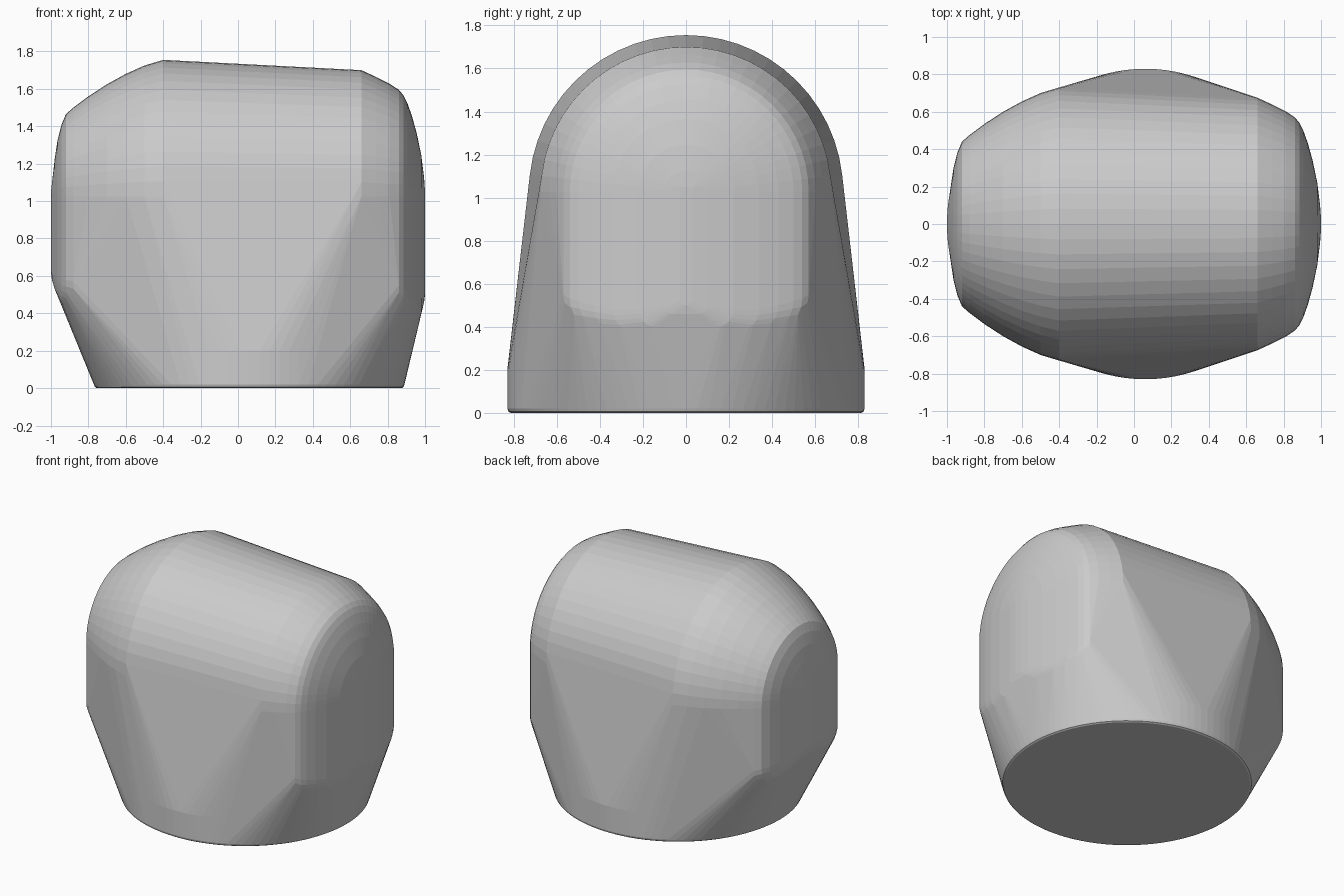
import bpy, bmesh
from math import sin, cos, pi

if "Cube" in bpy.data.objects:
    bpy.data.objects.remove(bpy.data.objects["Cube"])

pts = []
ZC = 1.025  # height of the arch centre


def disc(r, z, n=96):
    """Round foot section."""
    for i in range(n):
        a = 2 * pi * i / n
        pts.append((0.06 + r * cos(a), r * sin(a), z))


def arch(x, r, n=28):
    """Half-round section over the arch centre."""
    for i in range(n + 1):
        a = pi * i / n
        pts.append((x, r * cos(a), ZC + r * sin(a)))


def end_bottom(x, r, z, c):
    """Lower edge of an end section, with rounded corners of radius c."""
    for s in (-1, 1):
        for i in range(7):
            a = pi / 2 * i / 6
            pts.append((x, s * (r - c + c * cos(a)), z + c - c * sin(a)))


# round foot with a tiny softened bottom edge
disc(0.815, 0.0)
disc(0.825, 0.006)
disc(0.83, 0.02)
disc(0.83, 0.2)

# domed body: (x, section radius) along the length
for x, r in [(-0.98, 0.2), (-0.965, 0.3), (-0.945, 0.38), (-0.92, 0.44), (-0.88, 0.475),
             (-0.8, 0.535), (-0.7, 0.6), (-0.6, 0.655), (-0.5, 0.7), (-0.4, 0.73),
             (0.66, 0.675), (0.74, 0.638), (0.81, 0.603), (0.86, 0.57), (0.885, 0.54),
             (0.905, 0.5), (0.93, 0.43), (0.955, 0.34), (0.98, 0.22), (0.995, 0.1)]:
    arch(x, r)
pts += [(-0.995, y, ZC) for y in (-0.1, 0.1)]

# end faces carried down: (x, half width, bottom height, corner radius)
for x, r, z, c in [(-1.0, 0.03, 0.62, 0.03), (-0.995, 0.1, 0.58, 0.04), (-0.98, 0.2, 0.53, 0.08),
                   (-0.965, 0.3, 0.495, 0.1), (-0.945, 0.38, 0.46, 0.12), (-0.92, 0.44, 0.44, 0.14),
                   (-0.88, 0.475, 0.42, 0.15),
                   (1.0, 0.03, 0.5, 0.03), (0.995, 0.1, 0.46, 0.04), (0.98, 0.22, 0.4, 0.08),
                   (0.955, 0.34, 0.38, 0.1), (0.93, 0.43, 0.38, 0.12), (0.905, 0.5, 0.38, 0.14),
                   (0.885, 0.54, 0.38, 0.15), (0.86, 0.57, 0.4, 0.15)]:
    end_bottom(x, r, z, c)
pts += [(x, y, 1.05) for x in (-1, 1) for y in (-0.03, 0.03)]

# wrap all sections in one convex skin
bm = bmesh.new()
for p in pts:
    bm.verts.new(p)
res = bmesh.ops.convex_hull(bm, input=bm.verts)
junk = {g for g in res["geom_interior"] + res["geom_unused"] if isinstance(g, bmesh.types.BMVert)}
bmesh.ops.delete(bm, geom=list(junk), context='VERTS')
bmesh.ops.dissolve_limit(bm, angle_limit=0.01, verts=bm.verts, edges=bm.edges)
bmesh.ops.recalc_face_normals(bm, faces=bm.faces)
mesh = bpy.data.meshes.new("rounded_body")
bm.to_mesh(mesh)
bm.free()
body = bpy.data.objects.new("rounded_body", mesh)
bpy.context.collection.objects.link(body)
